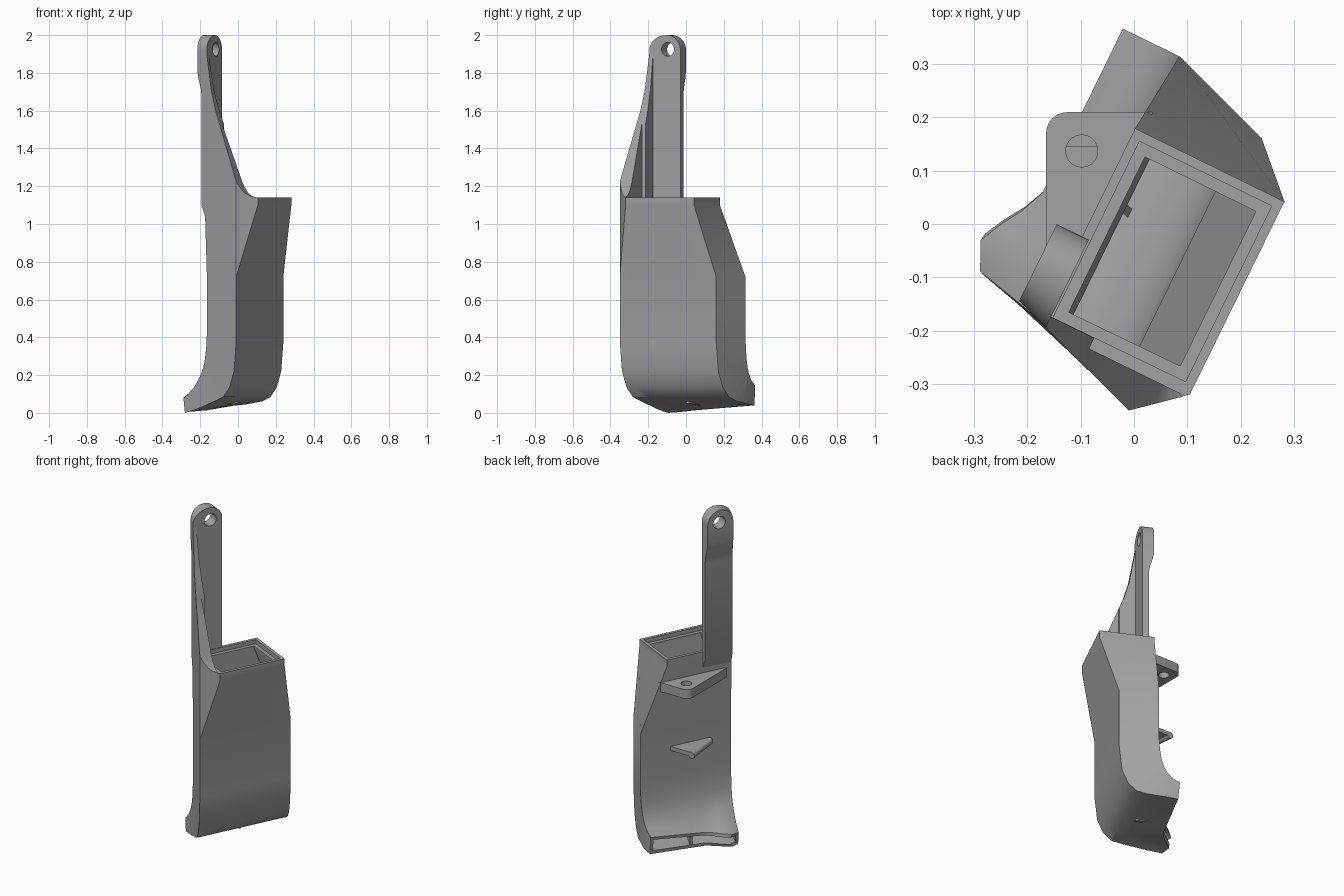
import bpy, bmesh, math
from mathutils import Vector, Matrix

cube = bpy.data.objects.get("Cube")
if cube:
    bpy.data.objects.remove(cube, do_unlink=True)

grey = bpy.data.materials.new("plastic_grey")
grey.use_nodes = True
colour = (0.36, 0.36, 0.36, 1)
grey.diffuse_color = colour
grey.node_tree.nodes["Principled BSDF"].inputs["Base Color"].default_value = colour

# Local frame: t across the duct, s along its long side, turned about z
TURN = Matrix.Rotation(math.atan2(-0.44, 0.898), 4, 'Z')
STILL = Matrix.Identity(4)


def loft(name, rings, closed=False, frame=TURN):
    """Skin a list of equal-sized point rings; cap the ends unless closed."""
    bm = bmesh.new()
    rows = [[bm.verts.new(frame @ Vector(p)) for p in r] for r in rings]
    n = len(rows[0])
    pairs = list(zip(rows, rows[1:])) + ([(rows[-1], rows[0])] if closed else [])
    for a, b in pairs:
        for i in range(n):
            j = (i + 1) % n
            bm.faces.new((a[i], a[j], b[j], b[i]))
    if not closed:
        bm.faces.new(rows[0])
        bm.faces.new(rows[-1])
    bmesh.ops.remove_doubles(bm, verts=bm.verts, dist=0.0002)
    bmesh.ops.recalc_face_normals(bm, faces=bm.faces)
    mesh = bpy.data.meshes.new(name)
    bm.to_mesh(mesh)
    bm.free()
    mesh.materials.append(grey)
    ob = bpy.data.objects.new(name, mesh)
    bpy.context.collection.objects.link(ob)
    return ob


def select(ob):
    bpy.ops.object.select_all(action='DESELECT')
    ob.select_set(True)
    bpy.context.view_layer.objects.active = ob


def smooth(ob):
    select(ob)
    bpy.ops.object.shade_smooth_by_angle(angle=math.radians(28))


def circle(r, n=32):
    return [(r * math.cos(k * math.tau / n), r * math.sin(k * math.tau / n)) for k in range(n)]


def drill(ob, cutter):
    mod = ob.modifiers.new("hole", 'BOOLEAN')
    mod.object, mod.solver = cutter, 'EXACT'
    select(ob)
    bpy.ops.object.modifier_apply(modifier=mod.name)
    bpy.data.objects.remove(cutter, do_unlink=True)


def near_plane(t):      # slanted end wall on the arm side
    return -0.269 - 0.343 * t


def far_plane(t):       # slanted end wall on the other side
    return min(0.299 - 0.343 * t, 0.32)


# Duct sections, outlet to top: back (t, z), front (t, z), back dip, front dip, flare
SECTIONS = [
    (-0.18, 0.145, -0.17, 0.04, 0.07, 0.04, 1.0),
    (-0.135, 0.17, -0.11, 0.045, 0.04, 0.025, 0.45),
    (-0.105, 0.205, 0.0, 0.062, 0.01, 0.0, 0.1),
    (-0.088, 0.24, 0.055, 0.085, 0, 0, 0),
    (-0.076, 0.285, 0.098, 0.135, 0, 0, 0),
    (-0.067, 0.345, 0.13, 0.22, 0, 0, 0),
    (-0.062, 0.42, 0.145, 0.37, 0, 0, 0),
    (-0.062, 0.72, 0.145, 0.72, 0, 0, 0),
    (-0.077, 1.10, 0.235, 1.10, 0, 0, 0),
    (-0.077, 1.14, 0.235, 1.14, 0, 0, 0),
]
COLUMNS = [0, 0.1, 0.18, 0.26, 0.35, 0.5, 0.75, 1]
FLARE = [0.04, 0.065, 0.045, 0.02, 0, 0, 0, 0]


def duct_ring(sec, wall=0.0, drop=0.0):
    ti, zi, to, zo, dip_i, dip_o, flare = sec
    top = zi > 1
    across = Vector((to - ti, zo - zi)).normalized() * wall
    ends = [(near_plane(ti), 0.162 if top else far_plane(ti)),
            (-0.241 if top else near_plane(to), 0.162 if top else far_plane(to))]
    sides = []
    for (t, z, dip, sign), (a, b) in zip(((ti, zi, dip_i, 1), (to, zo, dip_o, -1)), ends):
        a, b = a + wall, b - wall
        sides.append([(t + sign * across.x - flare * fl, a + f * (b - a),
                       z + sign * across.y - dip * (1 - f) - drop)
                      for f, fl in zip(COLUMNS, FLARE)])
    back, front = sides
    corner = front[0]
    if top and wall == 0:
        corner = (0.145, near_plane(0.145), zo)
    return back + front[::-1] + [corner]


# Hollow duct with a stepped rim at the top and an open outlet
outer = [duct_ring(s) for s in SECTIONS]
rim = [duct_ring(SECTIONS[-1], 0.018), duct_ring(SECTIONS[-1], 0.018, 0.025),
       duct_ring(SECTIONS[-1], 0.04, 0.025)]
walls = [0.018, 0.022, 0.028] + [0.035] * 5 + [0.04]
inner = [duct_ring(s, w) for s, w in zip(SECTIONS, walls)]
smooth(loft("duct_body", outer + rim + inner[::-1], closed=True))

# Divider in the outlet
outline = [(s[0] + 0.012, s[1] - 0.015) for s in SECTIONS[:4]]
outline += [(s[2], s[3] + 0.005) for s in SECTIONS[2::-1]]
loft("outlet_divider", [[(t, 0.01 - 0.3 * t + e, z - 0.015) for t, z in outline]
                        for e in (-0.009, 0.009)])

# Mounting arm: upright plate that thickens and rounds off at the top
ARM_IN = -0.063
rows = [(1.03, -0.07, 1), (1.1, -0.10, 1), (1.68, -0.10, 1), (1.72, -0.106, 1),
        (1.77, -0.122, 1), (1.81, -0.13, 1)]
for k in range(11):
    a = math.radians(k * 8.8)
    rows.append((1.92 + 0.08 * math.sin(a), -0.13, math.cos(a)))
MID = -0.144


def arm_row(z, t, c):
    def left(q):
        return MID + (near_plane(q) - MID) * c
    right = MID + 0.08 * c
    return [(t, left(t), z), (t, right, z), (ARM_IN, right, z), (ARM_IN, left(ARM_IN), z)]


arm = loft("mounting_arm", [arm_row(*r) for r in rows])
drill(arm, loft("arm_hole_cutter", [[(t, -0.138 + a, 1.925 + b) for a, b in circle(0.037)]
                                    for t in (-0.3, 0.1)]))
smooth(arm)

# Curved gusset between the arm and the duct corner
curve = [(-0.066, 1.92), (-0.05, 1.82), (-0.029, 1.7), (0.0, 1.6), (0.027, 1.53), (0.0275, 1.528),
         (0.07, 1.42), (0.105, 1.33), (0.13, 1.265), (0.145, 1.225), (0.16, 1.195),
         (0.18, 1.165), (0.2, 1.15), (0.225, 1.141)]


def gusset_row(t, z):
    inside = -0.225 if t <= 0.027 else -0.247
    outside = near_plane(t)
    if t > 0.145:
        outside = -0.319 + (t - 0.145) * 0.86
        inside = max(inside, outside + 0.002)
    return [(t, outside, 1.12), (t, inside, 1.12), (t, inside, z), (t, outside, z)]


smooth(loft("arm_gusset", [gusset_row(*p) for p in curve]))

# Upper bracket: flat corner plate with a screw hole
corner = [(-0.125 + 0.04 * math.cos(math.radians(a)), 0.17 + 0.04 * math.sin(math.radians(a)))
          for a in range(90, 181, 15)]
plate = [(0.036, 0.21)] + corner + [(-0.165, -0.15), (-0.14, -0.15)]
bracket = loft("upper_bracket", [[(x, y, z) for x, y in plate] for z in (0.955, 1.01)],
               frame=STILL)
drill(bracket, loft("bracket_hole_cutter",
                    [[(x - 0.098, y + 0.137, z) for x, y in circle(0.03)] for z in (0.8, 1.2)],
                    frame=STILL))
smooth(bracket)

# Lower bracket: thin triangle with a rolled edge
tri = [(0.01, 0.145), (-0.145, 0.145), (-0.12, -0.07), (-0.095, -0.07)]
loft("lower_bracket", [[(x, y, z) for x, y in tri] for z in (0.58, 0.605)], frame=STILL)
smooth(loft("lower_bracket_roll",
            [[(x + a, y, 0.588 + b) for a, b in circle(0.02, 20)]
             for x, y in ((-0.138, 0.145), (-0.112, -0.07))], frame=STILL))
